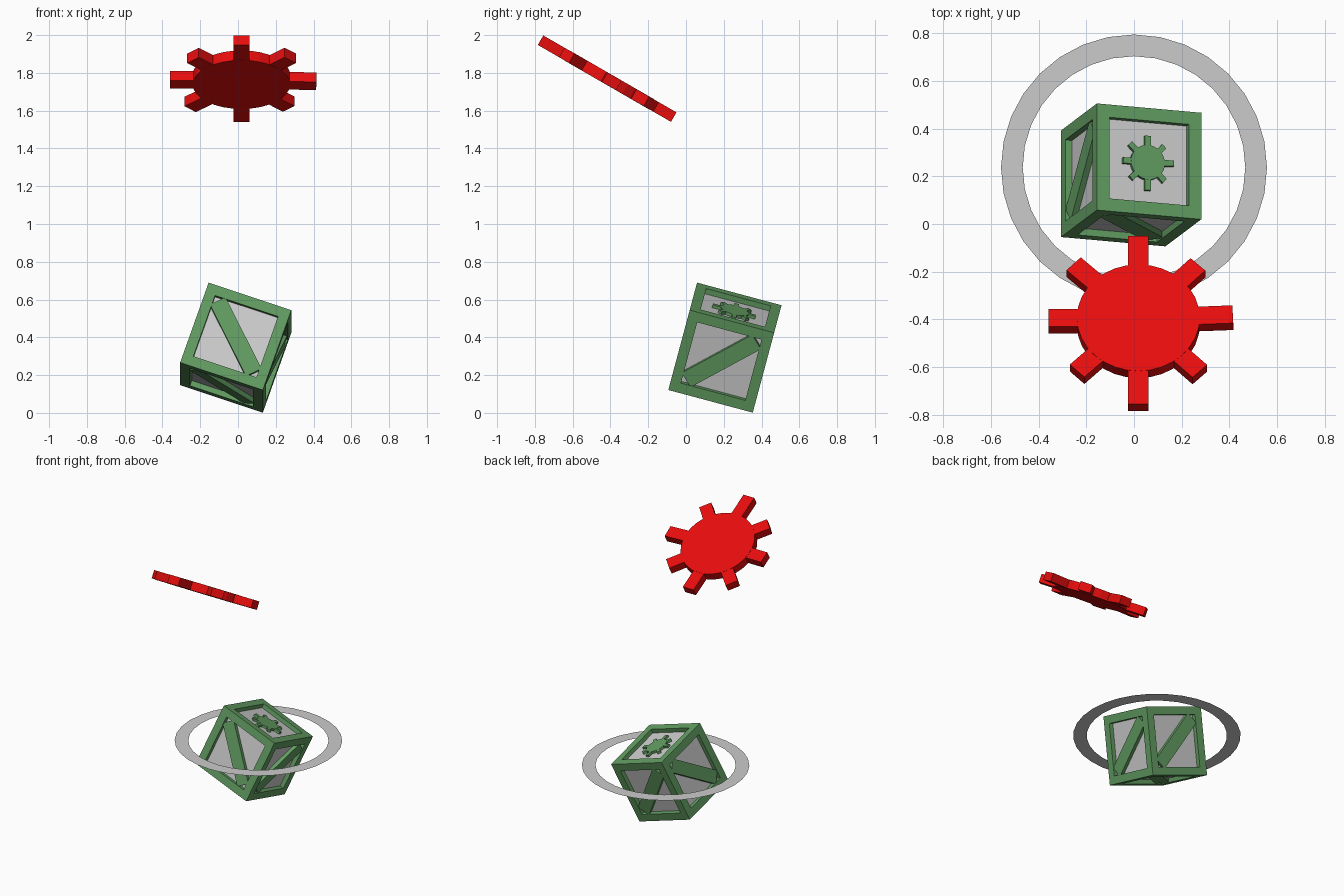
import bpy, bmesh
from math import radians
from mathutils import Matrix, Vector

if "Cube" in bpy.data.objects:
    bpy.data.objects.remove(bpy.data.objects["Cube"])

S = 0.463        # crate side
BORDER = 0.078   # frame width
DEPTH = 0.03     # panel recess


def material(name, rgb):
    m = bpy.data.materials.new(name)
    m.diffuse_color = (*rgb, 1)
    m.use_nodes = True
    m.node_tree.nodes["Principled BSDF"].inputs["Base Color"].default_value = m.diffuse_color
    return m


GREEN = material("green_paint", (0.12, 0.33, 0.12))
RED = material("red_paint", (0.8, 0.004, 0.004))
T = Matrix.Translation


def R(deg, axis):
    return Matrix.Rotation(radians(deg), 4, axis)


def finish(name, bm, matrix, mat=None):
    bmesh.ops.recalc_face_normals(bm, faces=bm.faces[:])
    me = bpy.data.meshes.new(name)
    bm.to_mesh(me)
    bm.free()
    ob = bpy.data.objects.new(name, me)
    bpy.context.collection.objects.link(ob)
    ob.matrix_world = matrix
    if mat:
        me.materials.append(mat)
    return ob


def add_box(bm, dims, matrix=Matrix()):
    bmesh.ops.create_cube(bm, size=1, matrix=matrix @ Matrix.Diagonal((*dims, 1)))


# Eight teeth: direction in degrees and tip radius
TEETH = [(2.5, .397), (46, .36), (90, .396), (136, .377),
         (180, .377), (225, .363), (270, .418), (315, .365)]


def gear(name, matrix, mat, scale=1):
    bm = bmesh.new()
    bmesh.ops.create_cone(bm, cap_ends=True, segments=32, radius1=.258,
                          radius2=.258, depth=.06)
    for ang, tip in TEETH:
        length = tip - .2
        add_box(bm, (length, .086, .058), R(ang, 'Z') @ T((.2 + length / 2, 0, 0)))
    bmesh.ops.scale(bm, vec=(scale,) * 3, verts=bm.verts[:])
    return finish(name, bm, matrix, mat)


crate = T((-0.012, 0.206, 0.3455)) @ R(-15, 'X') @ R(19, 'Y')

# Crate frame: cube with an open recess in every side
bm = bmesh.new()
add_box(bm, (S, S, S))
faces = bm.faces[:]
bmesh.ops.inset_individual(bm, faces=faces, thickness=BORDER, depth=0)
for f in bmesh.ops.extrude_discrete_faces(bm, faces=faces)["faces"]:
    f.normal_update()
    bmesh.ops.translate(bm, vec=f.normal * -DEPTH, verts=f.verts[:])
    bmesh.ops.delete(bm, geom=[f], context='FACES_ONLY')
finish("crate_frame", bm, crate, GREEN)

# Grey panels behind the frame
bm = bmesh.new()
add_box(bm, (S - 2 * DEPTH,) * 3)
finish("crate_panels", bm, crate)

# Diagonal braces on five sides: (name, face normal, diagonal direction)
BRACES = [("front", (0, -1, 0), (1, 0, -1)), ("back", (0, 1, 0), (1, 0, -1)),
          ("right", (1, 0, 0), (0, 1, 1)), ("left", (-1, 0, 0), (0, 1, 1)),
          ("bottom", (0, 0, -1), (1, 1, 0))]
for side, n, d in BRACES:
    n, d = Vector(n), Vector(d).normalized()
    rot = Matrix((d, n.cross(d), n)).transposed().to_4x4()
    bm = bmesh.new()
    add_box(bm, ((S - 2 * BORDER) * 1.42, .092, .03))
    finish(side + "_brace", bm, crate @ T(n * (S / 2 - .005 - .015)) @ rot, GREEN)

# Small gear emblem lying on the top panel
gear("crate_gear_emblem", crate @ T((0, 0, S / 2 - DEPTH + .008)), GREEN, .29)

# Large floating gear, tilted
gear("large_gear", T((.018, -.408, 1.764)) @ R(-30, 'X'), RED)

# Flat ring around the crate
bm = bmesh.new()
rings = [bmesh.ops.create_circle(bm, segments=32, radius=r)["verts"] for r in (.467, .558)]
edges = bm.edges[:]
bmesh.ops.bridge_loops(bm, edges=edges)
ring = finish("floating_ring", bm, T((0, .237, .406)))
if ring.data.polygons[0].normal.z < 0:
    ring.data.flip_normals()
